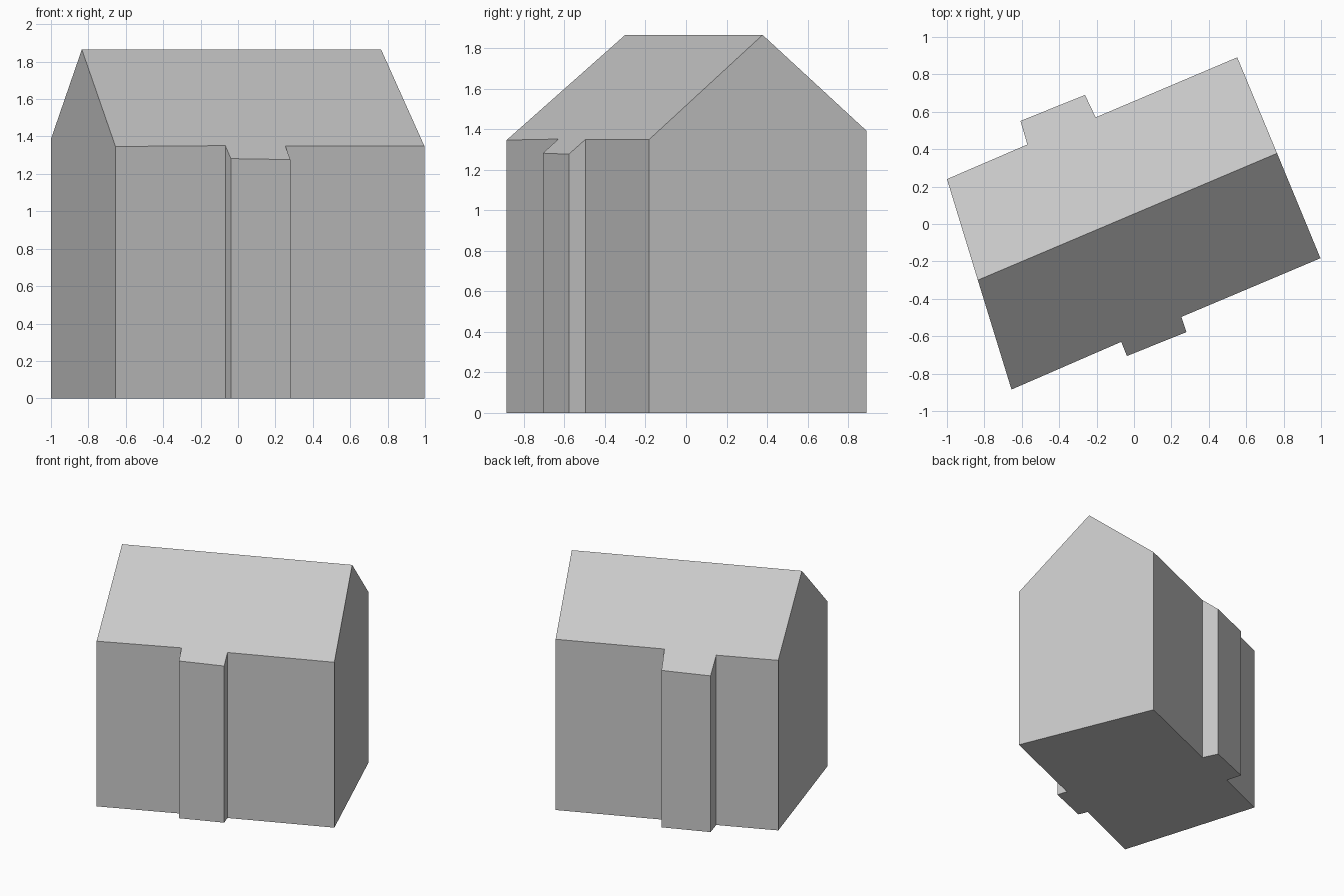
import bpy
import bmesh
from mathutils import Vector

cube = bpy.data.objects.get("Cube")
if cube:
    bpy.data.objects.remove(cube, do_unlink=True)

# Single light grey for the whole building
grey = bpy.data.materials.new("light_grey")
grey.use_nodes = True
colour = (0.58, 0.58, 0.58, 1)
grey.diffuse_color = colour
grey.node_tree.nodes["Principled BSDF"].inputs["Base Color"].default_value = colour

# Ridge line and the slope shared by both roof planes
ridge_start = Vector((-0.835, -0.30))
ridge_end = Vector((0.765, 0.378))
RIDGE_Z, PITCH = 1.865, 0.852
along = (ridge_end - ridge_start).normalized()


def roof_height(p):
    return RIDGE_Z - PITCH * abs(along.cross(p - ridge_start))


# Wall outline on each side of the ridge, with a shallow bay in the middle
front = [(-0.655, -0.885), (-0.068, -0.63), (-0.038, -0.706),
         (0.28, -0.578), (0.253, -0.497), (0.997, -0.183)]
back = [(0.552, 0.891), (-0.205, 0.57), (-0.262, 0.69),
        (-0.607, 0.551), (-0.57, 0.425), (-1.0, 0.24)]
front = [Vector(p) for p in front]
back = [Vector(p) for p in back]
outline = front + [ridge_end] + back + [ridge_start]

bm = bmesh.new()
base = [bm.verts.new((p.x, p.y, 0)) for p in outline]
top = [bm.verts.new((p.x, p.y, roof_height(p))) for p in outline]
count = len(outline)
right_peak, left_peak = len(front), count - 1

# Floor and straight walls
bm.faces.new(base[::-1])
for i in range(count):
    j = (i + 1) % count
    if not {i, j} & {left_peak, right_peak}:
        bm.faces.new((base[i], base[j], top[j], top[i]))

# Pentagonal gable ends
for peak in (right_peak, left_peak):
    a, b = peak - 1, (peak + 1) % count
    bm.faces.new((base[a], base[peak], base[b], top[b], top[peak], top[a]))

# Two roof planes, each running over its bay
bm.faces.new(top[:right_peak + 1] + [top[left_peak]])
bm.faces.new(top[right_peak:])
bmesh.ops.recalc_face_normals(bm, faces=bm.faces[:])

mesh = bpy.data.meshes.new("gabled_house")
bm.to_mesh(mesh)
bm.free()
mesh.materials.append(grey)
house = bpy.data.objects.new("gabled_house", mesh)
bpy.context.scene.collection.objects.link(house)
